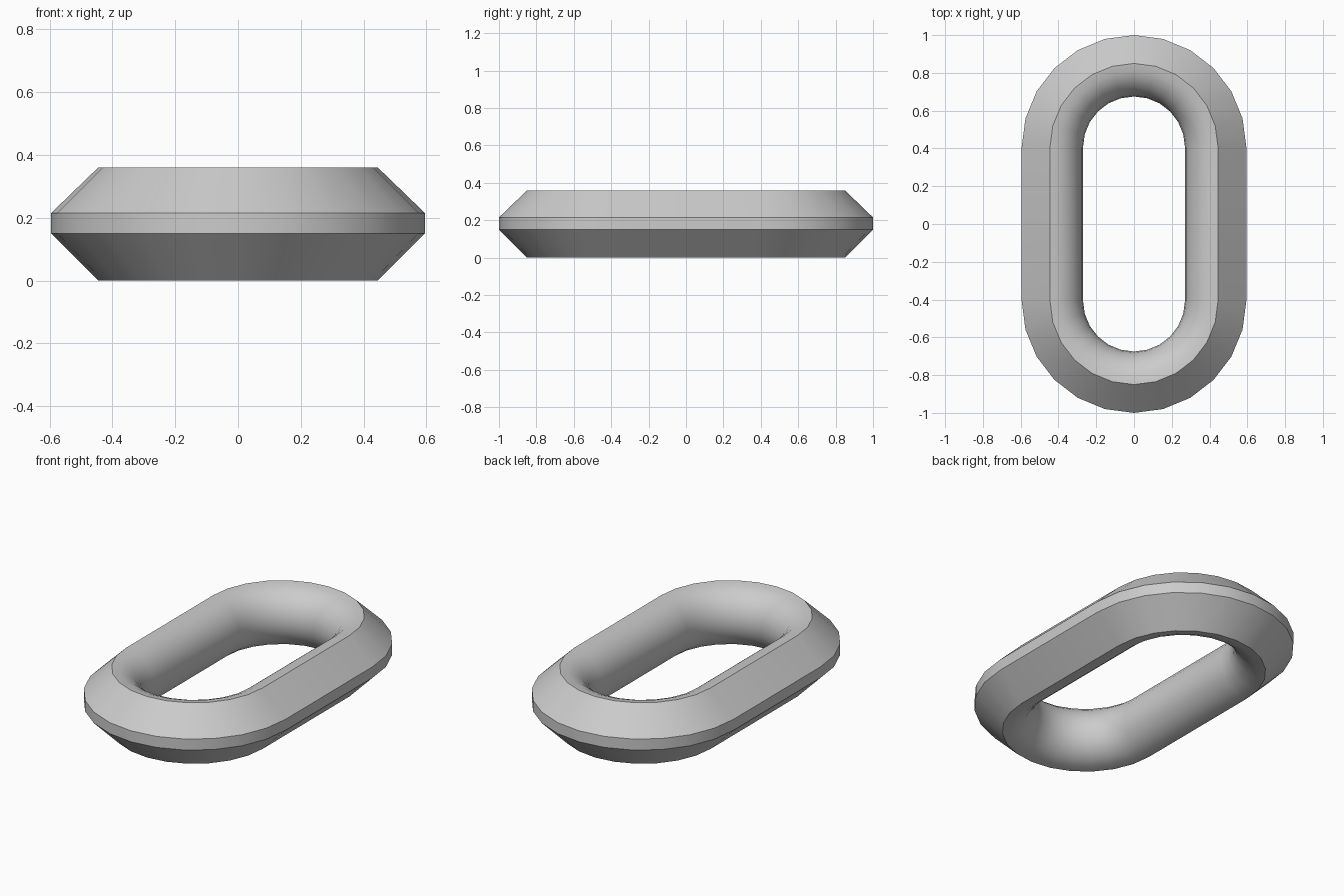
import bpy, bmesh, math

cube = bpy.data.objects.get("Cube")
if cube:
    bpy.data.objects.remove(cube, do_unlink=True)

# Sizes of the oval ring
END_Y = 0.405        # centre of each rounded end
END_STEPS = 12       # segments in each rounded end
MID_Z = 0.18
BORE_STEPS = 12

# Cross-section as (radius, height): chamfered outside, rounded inside
profile = [(0.445, 0.0), (0.595, 0.15), (0.595, 0.215), (0.445, 0.36)]
for i in range(1, BORE_STEPS):
    a = math.pi / 2 + math.pi * i / BORE_STEPS
    profile.append((0.445 + 0.175 * math.cos(a), MID_Z + MID_Z * math.sin(a)))

# Oval path: two half circles joined by straight sides
stations = []
for side in (1, -1):
    for i in range(END_STEPS + 1):
        a = math.pi * i / END_STEPS
        stations.append((side * math.cos(a), side * math.sin(a), side * END_Y))

# Sweep the section around the path
bm = bmesh.new()
rings = [[bm.verts.new((r * c, r * s + y, z)) for r, z in profile]
         for c, s, y in stations]
n = len(profile)
for k, ring in enumerate(rings):
    following = rings[(k + 1) % len(rings)]
    for j in range(n):
        m = (j + 1) % n
        bm.faces.new((ring[j], following[j], following[m], ring[m]))
bmesh.ops.recalc_face_normals(bm, faces=bm.faces)

mesh = bpy.data.meshes.new("oval_link")
bm.to_mesh(mesh)
bm.free()
link = bpy.data.objects.new("oval_link", mesh)
bpy.context.collection.objects.link(link)

# Plain grey metal
grey = bpy.data.materials.new("light_grey")
grey.use_nodes = True
colour = (0.6, 0.6, 0.6, 1.0)
grey.diffuse_color = colour
grey.node_tree.nodes["Principled BSDF"].inputs["Base Color"].default_value = colour
mesh.materials.append(grey)

# Smooth curves, crisp chamfer edges
bpy.ops.object.select_all(action="DESELECT")
link.select_set(True)
bpy.context.view_layer.objects.active = link
bpy.ops.object.shade_smooth_by_angle(angle=math.radians(30))
